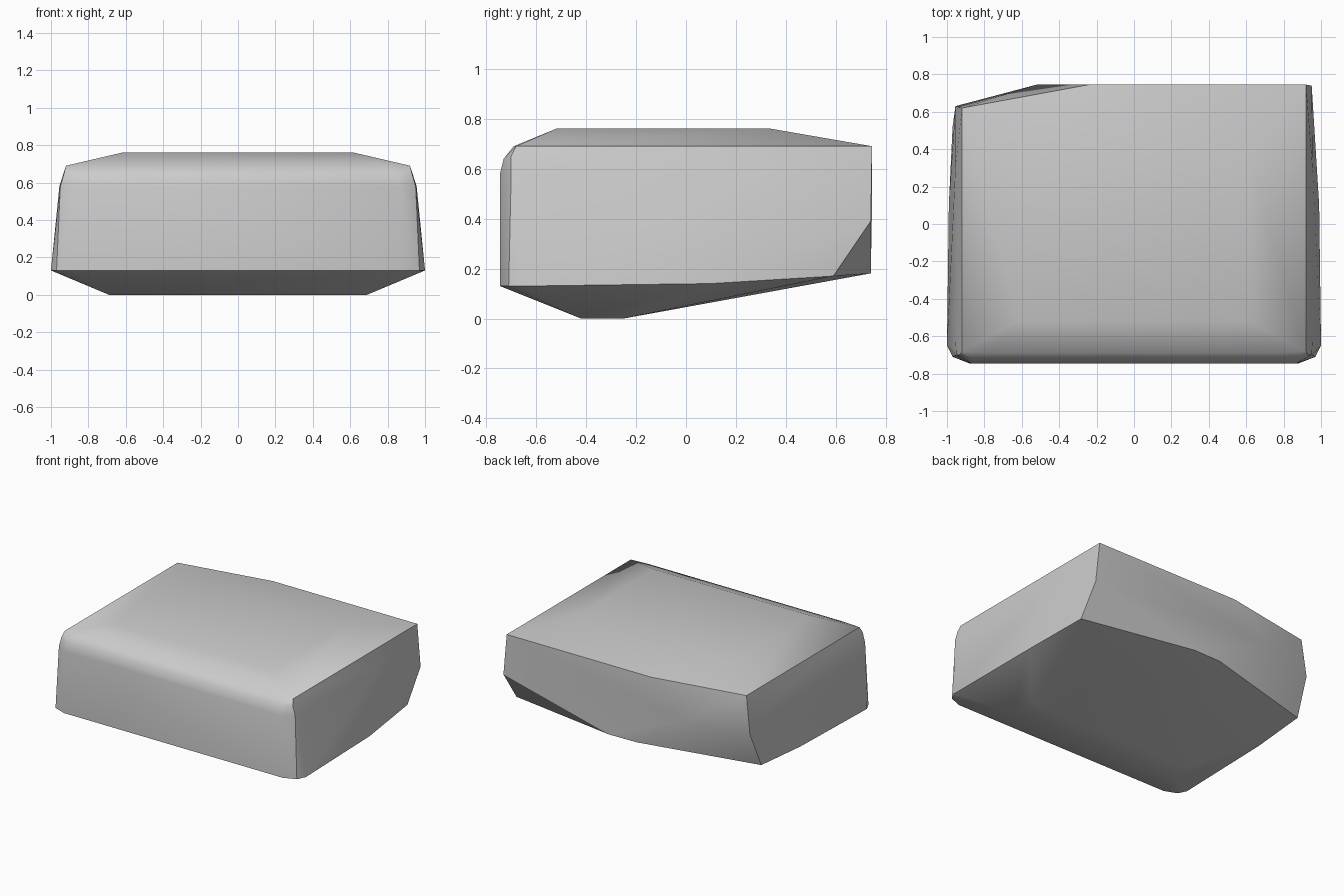
import bpy, bmesh
from math import radians

cube = bpy.data.objects.get("Cube")
if cube:
    bpy.data.objects.remove(cube, do_unlink=True)

stone = bpy.data.materials.new("stone_grey")
stone.use_nodes = True
GREY = (0.6, 0.6, 0.6, 1)
stone.diffuse_color = GREY
stone.node_tree.nodes["Principled BSDF"].inputs["Base Color"].default_value = GREY

# Corners that repeat on both sides
mirrored = [
    # crown plateau and its rim
    (.62, -.52, .76), (.62, .34, .76),
    (.92, -.68, .69), (.79, -.69, .69),
    # rounded front shoulder
    (.93, -.70, .65), (.86, -.73, .64), (.87, -.745, .58),
    (.95, -.70, .58), (.955, -.62, .58),
    # lower front corner
    (.88, -.745, .13), (.97, -.71, .13), (1, -.65, .13),
    # keel
    (.69, -.42, 0), (.66, -.25, 0),
    # flank
    (.99, .1, .14), (.955, .3, .58),
]
# Uneven back corners
back = [
    (.92, .745, .69), (.95, .74, .39), (.95, .59, .17),
    (.10, .74, .18), (-.12, .735, .18),
    (-.24, .745, .69), (-.52, .745, .45),
    (-.92, .62, .69), (-.955, .63, .42), (-.97, .52, .16),
]


def make_block(name, points):
    bm = bmesh.new()
    for p in points:
        bm.verts.new(p)
    hull = bmesh.ops.convex_hull(bm, input=bm.verts[:])
    spare = set(hull["geom_interior"]) | set(hull["geom_unused"])
    bmesh.ops.delete(bm, geom=[v for v in spare if isinstance(v, bmesh.types.BMVert)],
                     context='VERTS')
    bmesh.ops.dissolve_limit(bm, angle_limit=radians(1.5),
                             verts=bm.verts[:], edges=bm.edges[:])
    bmesh.ops.recalc_face_normals(bm, faces=bm.faces[:])
    mesh = bpy.data.meshes.new(name)
    bm.to_mesh(mesh)
    bm.free()
    mesh.materials.append(stone)
    obj = bpy.data.objects.new(name, mesh)
    bpy.context.collection.objects.link(obj)
    return obj


both_sides = [(s * x, y, z) for x, y, z in mirrored for s in (1, -1)]
block = make_block("stone_block", both_sides + back)

# Soft shoulders with crisp main edges
bpy.ops.object.select_all(action='DESELECT')
block.select_set(True)
bpy.context.view_layer.objects.active = block
bpy.ops.object.shade_smooth_by_angle(angle=radians(32))
